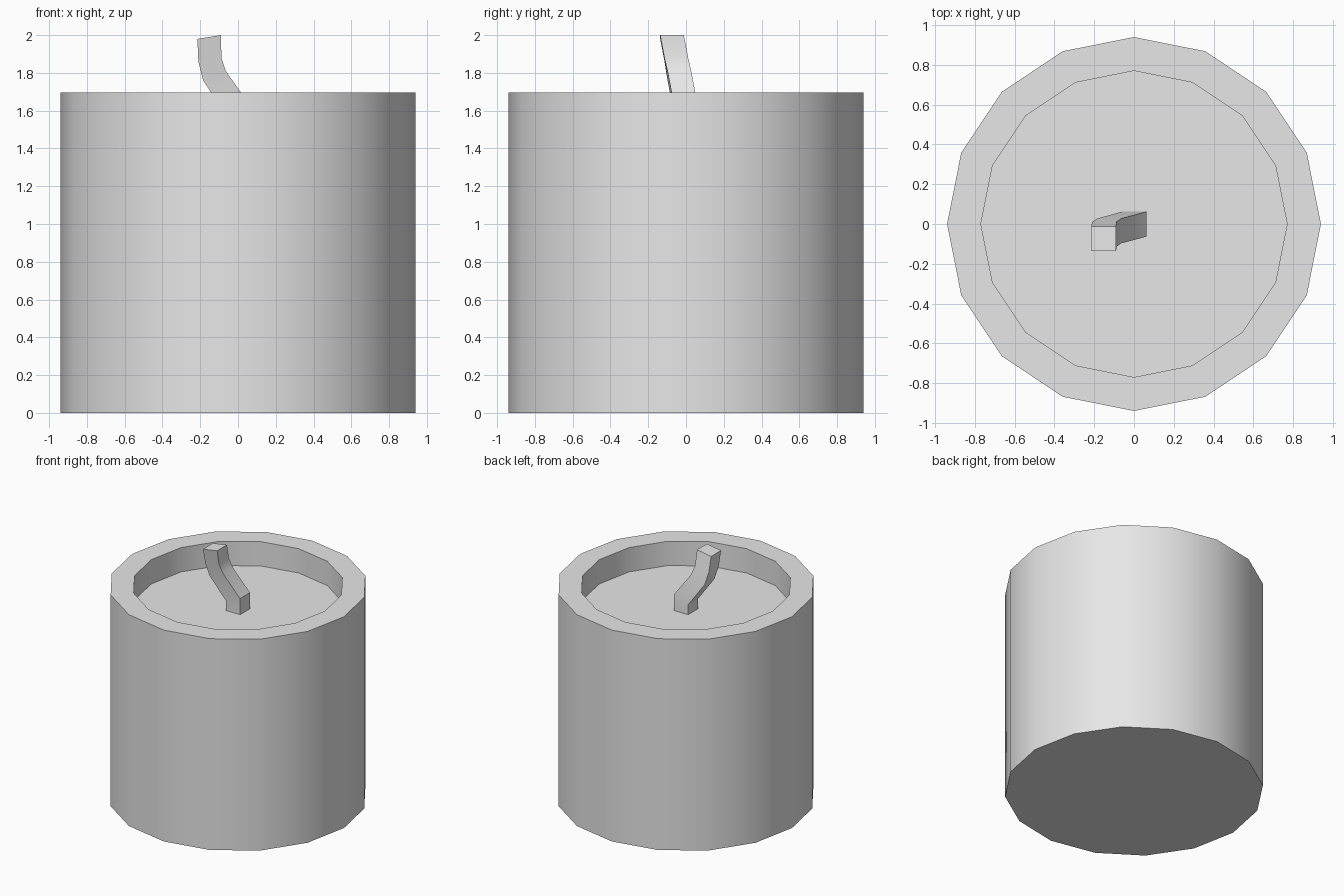
import bpy, bmesh, math

if "Cube" in bpy.data.objects:
    bpy.data.objects.remove(bpy.data.objects["Cube"])

SIDES = 16

grey = bpy.data.materials.new("light_grey")
grey.use_nodes = True
grey.diffuse_color = (0.8, 0.8, 0.8, 1)
grey.node_tree.nodes["Principled BSDF"].inputs["Base Color"].default_value = (0.8, 0.8, 0.8, 1)


def loft(name, rings):
    """Join rings of points with quads and cap both ends."""
    bm = bmesh.new()
    loops = [[bm.verts.new(p) for p in ring] for ring in rings]
    n = len(loops[0])
    for low, high in zip(loops, loops[1:]):
        for i in range(n):
            j = (i + 1) % n
            bm.faces.new((low[i], low[j], high[j], high[i]))
    bm.faces.new(loops[0][::-1])
    bm.faces.new(loops[-1])
    bmesh.ops.recalc_face_normals(bm, faces=bm.faces)
    mesh = bpy.data.meshes.new(name)
    bm.to_mesh(mesh)
    bm.free()
    mesh.materials.append(grey)
    obj = bpy.data.objects.new(name, mesh)
    bpy.context.collection.objects.link(obj)
    bpy.ops.object.select_all(action="DESELECT")
    obj.select_set(True)
    bpy.context.view_layer.objects.active = obj
    bpy.ops.object.shade_smooth_by_angle(angle=math.radians(30))
    return obj


def circle(radius, z):
    step = math.tau / SIDES
    return [(radius * math.cos(i * step), radius * math.sin(i * step), z) for i in range(SIDES)]


# Candle body: outer wall, flat rim, recessed wax floor
profile = [(0.94, 0), (0.94, 1.695), (0.77, 1.695), (0.77, 1.5)]
loft("candle_body", [circle(r, z) for r, z in profile])

# Wick: square section, bent sideways and leaning forward
HALF = 0.0625


def wick_section(left_x, left_z, right_x, right_z):
    lean = -0.19 * max(0, (left_z + right_z) / 2 - 1.6)
    return [(left_x, lean - HALF, left_z), (right_x, lean - HALF, right_z),
            (right_x, lean + HALF, right_z), (left_x, lean + HALF, left_z)]


sections = [(-HALF, 1.5, HALF, 1.5), (-HALF, 1.58, HALF, 1.63),
            (-0.185, 1.76, -0.065, 1.81), (-0.21, 1.86, -0.088, 1.88),
            (-0.215, 1.98, -0.09, 2.0)]
loft("wick", [wick_section(*s) for s in sections])
